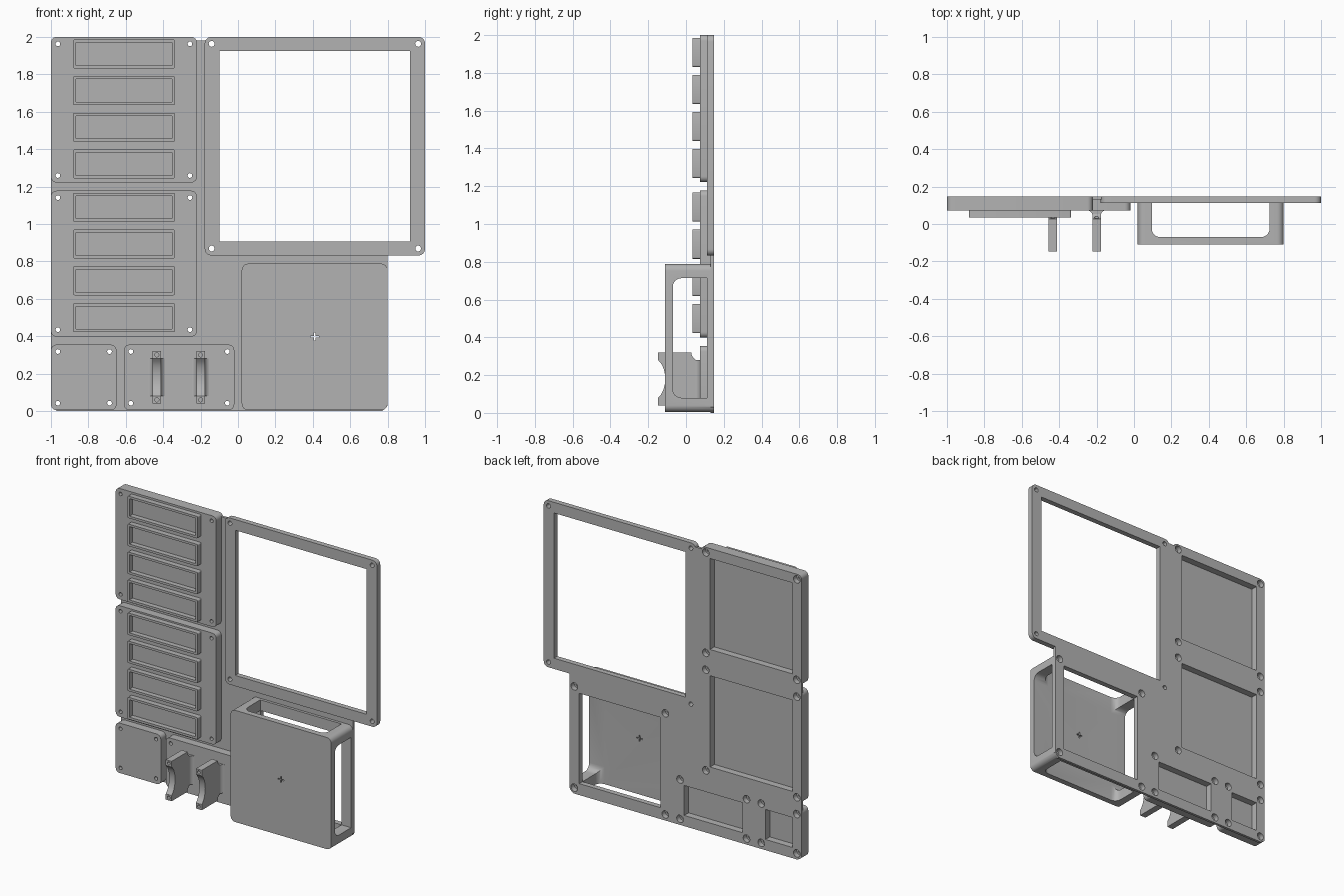
import bpy, bmesh, math
from mathutils import Vector

if "Cube" in bpy.data.objects:
    bpy.data.objects.remove(bpy.data.objects["Cube"])

grey = bpy.data.materials.new("plain_grey")
grey.diffuse_color = (0.45, 0.45, 0.45, 1)
grey.use_nodes = True
grey.node_tree.nodes["Principled BSDF"].inputs["Base Color"].default_value = grey.diffuse_color
BACK, WEB, THIN, FRONT = 0.148, 0.13, 0.111, 0.073


def place(axis, a, b, t):
    return {"x": (t, a, b), "y": (a, t, b), "z": (a, b, t)}[axis]


def prisms(name, items):
    """One object from a list of (outline, axis, low, high) extrusions."""
    bm = bmesh.new()
    for pts, axis, lo, hi in items:
        v0 = [bm.verts.new(place(axis, a, b, lo)) for a, b in pts]
        v1 = [bm.verts.new(place(axis, a, b, hi)) for a, b in pts]
        n = len(pts)
        bm.faces.new(v0)
        bm.faces.new(v1[::-1])
        for i in range(n):
            bm.faces.new((v0[i], v1[i], v1[(i + 1) % n], v0[(i + 1) % n]))
    bmesh.ops.recalc_face_normals(bm, faces=bm.faces)
    me = bpy.data.meshes.new(name)
    bm.to_mesh(me)
    bm.free()
    ob = bpy.data.objects.new(name, me)
    bpy.context.collection.objects.link(ob)
    me.materials.append(grey)
    return ob


def rect(x0, x1, z0, z1, r=0.0, n=6):
    if r == 0:
        return [(x0, z0), (x1, z0), (x1, z1), (x0, z1)]
    out = []
    for cx, cz, s in ((x1 - r, z1 - r, 0), (x0 + r, z1 - r, 1),
                      (x0 + r, z0 + r, 2), (x1 - r, z0 + r, 3)):
        for i in range(n + 1):
            t = (s + i / n) * math.pi / 2
            out.append((cx + r * math.cos(t), cz + r * math.sin(t)))
    return out


def circle(x, z, r, n=20):
    return [(x + r * math.cos(i * math.tau / n), z + r * math.sin(i * math.tau / n)) for i in range(n)]


def boolean(ob, items, op):
    tool = prisms("tool", items)
    tool.hide_render = True
    m = ob.modifiers.new("bool", "BOOLEAN")
    m.object, m.operation, m.solver = tool, op, "EXACT"
    bpy.context.view_layer.objects.active = ob
    bpy.ops.object.modifier_apply(modifier=m.name)
    bpy.data.objects.remove(tool)


def smooth(ob):
    bpy.ops.object.select_all(action="DESELECT")
    ob.select_set(True)
    bpy.context.view_layer.objects.active = ob
    bpy.ops.object.shade_smooth_by_angle(angle=math.radians(32))


def corners(x0, x1, z0, z1, d):
    return [(x, z) for x in (x0 + d, x1 - d) for z in (z0 + d, z1 - d)]


# Layout of the tiles: x0, x1, z0, z1
upper = (-1, -0.22, 1.222, 2)
lower = (-1, -0.22, 0.398, 1.178)
small = (-1, -0.65, 0.005, 0.355)
holder = (-0.61, -0.02, 0.005, 0.355)
cage = (0.02, 0.80, 0.005, 0.788)
frame = (-0.178, 1, 0.832, 2)
tiles = (upper, lower, small, holder)

# Thin connecting web, then tiles, frame and cage block fused onto it
panel = prisms("mounting_panel", [([(-0.97, 0), (0.77, 0), (0.8, 0.03), (0.8, 0.85), (-0.15, 0.85),
                                    (-0.15, 1.98), (-0.98, 1.98), (-1, 1.96), (-1, 0.03)], "y", WEB, BACK)])
boolean(panel, [(rect(*t, 0.03), "y", FRONT, BACK) for t in tiles]
        + [(rect(*frame, 0.035), "y", THIN, BACK), (rect(*cage, 0.035), "y", -0.11, BACK)], "UNION")

# Rear pockets and the large frame window
boolean(panel, [(rect(t[0] + 0.07, t[1] - 0.07, t[2] + 0.07, t[3] - 0.07), "y", 0.1, 0.3) for t in tiles]
        + [(rect(-0.099, 0.92, 0.907, 1.925), "y", 0, 0.3)], "DIFFERENCE")

# Cage: open back and open sides with rounded inner corners
x0, x1, z0, z1 = cage
w, inner = 0.075, -0.07


def side_slot(a, b):
    """Outline in (a, y): rounded at the inner front corners."""
    pts = [p for p in rect(a + w, b - w, inner, 0.3, 0.045)]
    return [(p, min(q, THIN)) for p, q in pts if q < 0.2] + [(b - w, THIN), (a + w, THIN)]


slot_x = side_slot(x0, x1)
slot_z = [(q, p) for p, q in side_slot(z0, z1)]
boolean(panel, [(slot_x, "z", -0.1, 0.81)], "DIFFERENCE")
boolean(panel, [(slot_z, "x", 0.0, 0.9)], "DIFFERENCE")
boolean(panel, [(rect(x0 + w, x1 - w, z0 + w, z1 - w), "y", 0.0, 0.3)], "DIFFERENCE")

# Small plus mark in the middle of the cage front
cx, cz, l, s = 0.41, 0.398, 0.022, 0.004
plus = [(l, s), (s, s), (s, l), (-s, l), (-s, s), (-l, s),
        (-l, -s), (-s, -s), (-s, -l), (s, -l), (s, -s), (l, -s)]
boolean(panel, [([(cx + a, cz + b) for a, b in plus], "y", -0.2, -0.06)], "DIFFERENCE")

# Screw holes with wider counterbores at the back
tile_holes = [p for t in tiles for p in corners(*t, 0.037)]
boolean(panel, [(circle(*p, 0.0125), "y", 0, 0.3) for p in tile_holes]
        + [(circle(*p, 0.0155), "y", 0, 0.3) for p in corners(*frame, 0.037)], "DIFFERENCE")
boolean(panel, [(circle(*p, 0.026), "y", 0.112, 0.3) for p in tile_holes + corners(*cage, 0.037)], "DIFFERENCE")
boolean(panel, [(circle(*p, 0.0125), "y", 0.06, 0.3) for p in corners(*cage, 0.037)], "DIFFERENCE")
smooth(panel)

# Eight label trays: raised rims with a sunken floor
for row, zc in enumerate([1.909 - 0.196 * i for i in range(4)] + [1.09 - 0.197 * i for i in range(4)]):
    tray = prisms(f"label_tray_{row + 1}", [(rect(-0.882, -0.337, zc - 0.077, zc + 0.077, 0.008, 3),
                                             "y", 0.035, FRONT + 0.002)])
    boolean(tray, [(rect(-0.866, -0.353, zc - 0.061, zc + 0.061), "y", 0, FRONT - 0.003)], "DIFFERENCE")
    smooth(tray)

# Two holder arms with a concave front edge and notched base corners
zc, half = 0.18, 0.14
profile = []
for i in range(13):  # front scoop, bottom to top
    t = -1 + i / 6
    profile.append((-0.11 - 0.038 * (1 - math.sqrt(1 - 0.8 * t * t)) / (1 - math.sqrt(0.2)), zc + t * 0.1))
profile += [(-0.148, zc + half), (0.028, zc + half)]
notch = [(0.075 - 0.047 * math.cos(i * math.pi / 12), zc + half - 0.045 * math.sin(i * math.pi / 12))
         for i in range(1, 7)]
profile += notch + [(y, 2 * zc - z) for y, z in reversed(notch)]
profile += [(0.028, zc - half), (-0.148, zc - half)]
for side, x in (("left", -0.434), ("right", -0.2)):
    arm = prisms(f"holder_arm_{side}", [(profile, "x", x - 0.023, x + 0.023)])
    boolean(arm, [(circle(x, zc + d, 0.011, 14), "y", -0.2, 0.06) for d in (-0.12, 0.12)], "DIFFERENCE")
    smooth(arm)
    # flared fillet where the arm meets the tile
    half_flare = [(0.022 + 0.03 * (1 - math.cos(i * math.pi / 12)), 0.043 + 0.031 * math.sin(i * math.pi / 12))
                  for i in range(7)]
    flare = [(x + a, b) for a, b in half_flare] + [(x - a, b) for a, b in reversed(half_flare)]
    smooth(prisms(f"arm_fillet_{side}", [(flare, "z", zc - 0.1, zc + 0.1)]))
